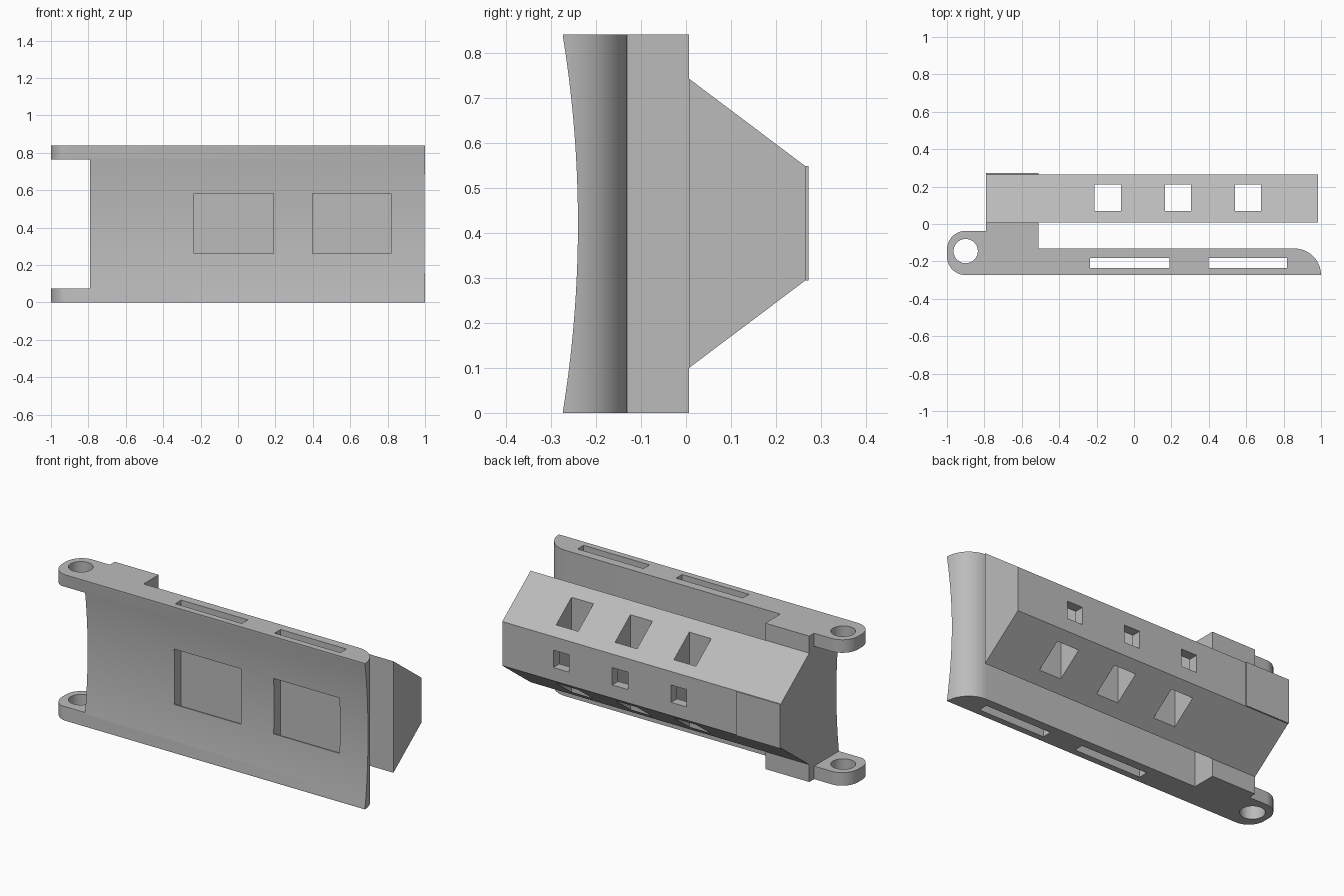
import bpy, bmesh
from math import sin, cos, pi, radians
from mathutils import Vector

cube = bpy.data.objects.get("Cube")
if cube:
    bpy.data.objects.remove(cube, do_unlink=True)

H = 0.84           # overall height
MID = H / 2
FRONT, BACK, MOUNT = -0.273, -0.13, 0.007

grey = bpy.data.materials.new("plain grey")
grey.use_nodes = True
COLOUR = (0.5, 0.5, 0.5, 1)
grey.diffuse_color = COLOUR
grey.node_tree.nodes["Principled BSDF"].inputs["Base Color"].default_value = COLOUR


def prism(name, points, depth):
    """Extrude a closed 3D outline along a vector."""
    bm = bmesh.new()
    face = bm.faces.new([bm.verts.new(p) for p in points])
    new = bmesh.ops.extrude_face_region(bm, geom=[face], use_keep_orig=True)["geom"]
    verts = [v for v in new if isinstance(v, bmesh.types.BMVert)]
    bmesh.ops.translate(bm, vec=Vector(depth), verts=verts)
    bmesh.ops.recalc_face_normals(bm, faces=bm.faces)
    mesh = bpy.data.meshes.new(name)
    bm.to_mesh(mesh)
    bm.free()
    mesh.materials.append(grey)
    obj = bpy.data.objects.new(name, mesh)
    bpy.context.collection.objects.link(obj)
    return obj


def box(name, x, y, z):
    outline = [(x[0], y[0], z[0]), (x[1], y[0], z[0]),
               (x[1], y[1], z[0]), (x[0], y[1], z[0])]
    return prism(name, outline, (0, 0, z[1] - z[0]))


def arc(cx, cy, r, start, end, steps=16):
    angles = [radians(start + (end - start) * i / steps) for i in range(steps + 1)]
    return [(cx + r * cos(a), cy + r * sin(a)) for a in angles]


def cut(target, cutter):
    """Subtract the cutter, apply the result and drop the cutter."""
    cutter.hide_render = True
    mod = target.modifiers.new("cut", 'BOOLEAN')
    mod.operation, mod.solver, mod.object = 'DIFFERENCE', 'EXACT', cutter
    bpy.context.view_layer.objects.active = target
    bpy.ops.object.modifier_apply(modifier=mod.name)
    bpy.data.objects.remove(cutter, do_unlink=True)


# Curved plate with rear mounting block and hinge lugs, as one outline
HINGE = -0.79
STEP = -0.51
outline = (arc(0.858, FRONT, 0.142, 0, 90)
           + [(STEP, BACK), (STEP, MOUNT), (HINGE, MOUNT), (HINGE, -0.037)]
           + arc(-0.9, -0.137, 0.1, 90, 180)
           + arc(-0.9, FRONT + 0.1, 0.1, 180, 270))
plate = prism("curved_plate", [(x, y, 0) for x, y in outline], (0, 0, H))

# Shallow scoop along the front
scoop = arc(-2.85, MID, 2.61, -12, 12, 48) + [(-1.2, 1.2), (-1.2, -0.4)]
cut(plate, prism("scoop_cutter", [(-1.1, y, z) for y, z in scoop], (2.2, 0, 0)))

# Gap between the hinge lugs, and the pin hole
cut(plate, box("gap_cutter", (-1.1, HINGE), (-0.5, 0.1), (0.075, H - 0.075)))
pin = arc(-0.9, -0.145, 0.065, 0, 360, 40)[:-1]
cut(plate, prism("pin_cutter", [(x, y, -0.1) for x, y in pin], (0, 0, 1.1)))

# Vertical slots, opened to the front by windows
for x in ((-0.235, 0.19), (0.398, 0.818)):
    cut(plate, box("slot_cutter", x, (-0.236, -0.181), (-0.1, 1)))
    cut(plate, box("window_cutter", x, (-0.4, -0.2), (0.263, 0.582)))

# Tapered rear bar with upright and rearward openings
REAR = 0.265
taper = [(MOUNT, 0.1), (REAR, 0.294), (REAR, 0.548), (MOUNT, 0.742)]
bar = prism("rear_bar", [(HINGE, y, z) for y, z in taper], (0.985 - HINGE, 0, 0))
for x in (-0.14, 0.235, 0.61):
    cut(bar, box("upright_cutter", (x - 0.07, x + 0.07), (0.07, 0.21), (-0.1, 1)))
    cut(bar, box("rearward_cutter", (x - 0.05, x + 0.05), (0.14, 0.4),
                 (MID - 0.05, MID + 0.05)))

# Thin pad on the back of the bar
box("rear_pad", (HINGE, STEP), (REAR, 0.272), (0.294, 0.548))

# Smooth the curves, keep the edges crisp
bpy.ops.object.select_all(action='DESELECT')
plate.select_set(True)
bpy.context.view_layer.objects.active = plate
bpy.ops.object.shade_smooth_by_angle(angle=radians(30))
